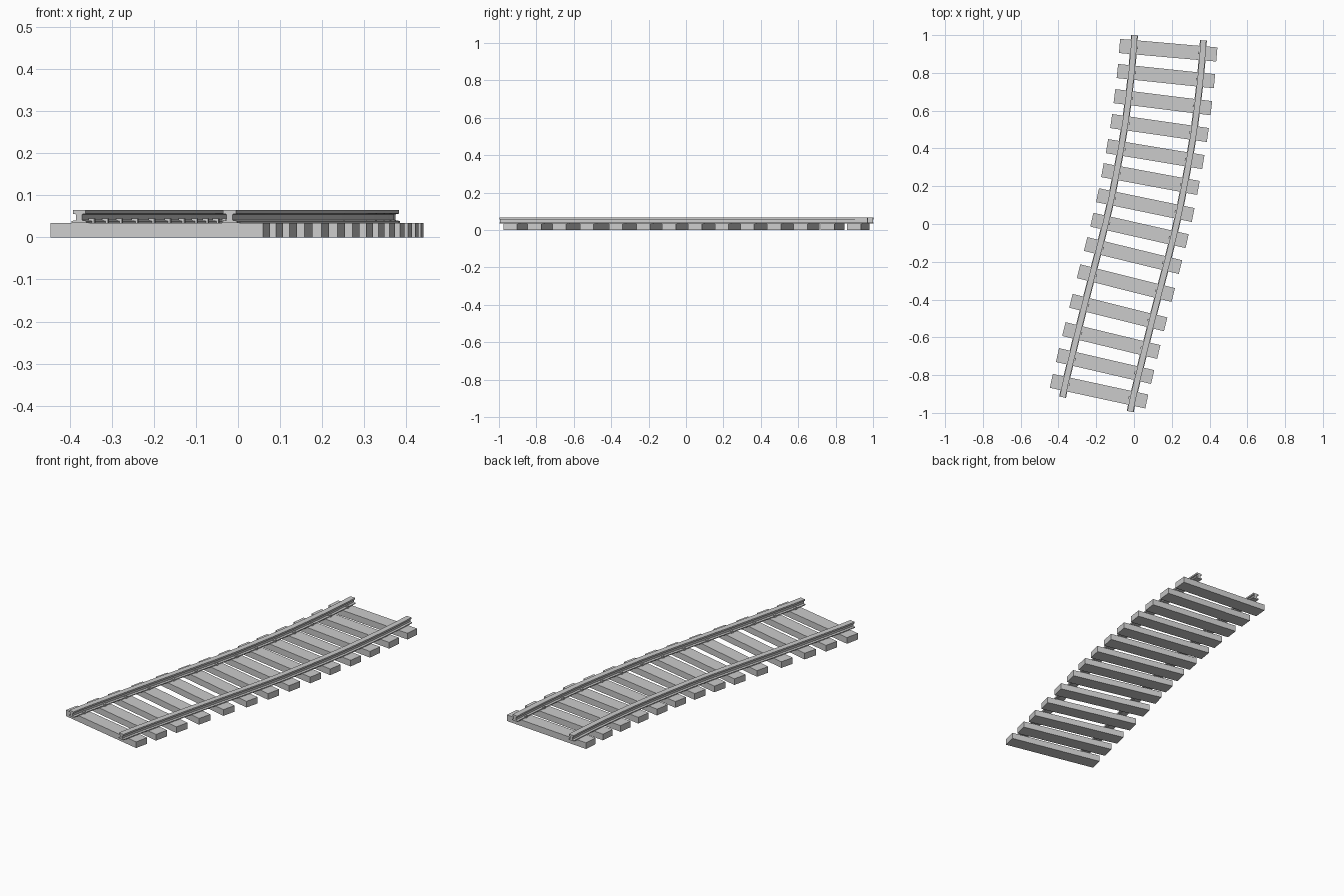
import bpy, bmesh
from math import radians, cos, sin
from mathutils import Matrix, Vector

if "Cube" in bpy.data.objects:
    bpy.data.objects.remove(bpy.data.objects["Cube"])

# Track centre line: x, y, heading in degrees from +y (first and last are the rail ends)
PATH = [(-.199, -.955, 12), (-.185, -.885, 12.2), (-.153, -.752, 13), (-.120, -.617, 13.6),
        (-.083, -.469, 14), (-.043, -.313, 14.1), (-.005, -.167, 13.7), (.029, -.034, 12.7),
        (.060, .100, 11.7), (.087, .238, 10.5), (.112, .370, 9.4), (.135, .508, 8.2),
        (.153, .645, 7.1), (.169, .783, 6), (.181, .920, 5), (.185, .986, 4.4)]
HALF_GAUGE = .183
TIE = (.517, .075, .034)

# Half of the I-shaped rail section, bottom to top (offset, z)
HALF = [(.0185, .034), (.0185, .039), (.0075, .041), (.0075, .055), (.0155, .0565), (.0155, .0655)]
SECTION = HALF + [(-u, z) for u, z in reversed(HALF)]


def finish(name, bm):
    bmesh.ops.recalc_face_normals(bm, faces=bm.faces)
    me = bpy.data.meshes.new(name)
    bm.to_mesh(me)
    bm.free()
    ob = bpy.data.objects.new(name, me)
    bpy.context.collection.objects.link(ob)
    return ob


def box(name, size, x, y, z, heading):
    bm = bmesh.new()
    m = Matrix.Translation((x, y, z + size[2] / 2)) @ Matrix.Rotation(-radians(heading), 4, 'Z')
    bmesh.ops.create_cube(bm, size=1, matrix=m @ Matrix.Diagonal((*size, 1)))
    return finish(name, bm)


def offset(x, y, heading, u):
    a = radians(heading)
    return x + u * cos(a), y - u * sin(a)


# Rails: section swept along the offset path
for side, label in ((-1, "left"), (1, "right")):
    bm = bmesh.new()
    rings = []
    for x, y, h in PATH:
        rings.append([bm.verts.new((*offset(x, y, h, side * HALF_GAUGE + u), z)) for u, z in SECTION])
    n = len(SECTION)
    for a, b in zip(rings, rings[1:]):
        for i in range(n):
            j = (i + 1) % n
            bm.faces.new((a[i], a[j], b[j], b[i]))
    bm.faces.new(rings[0])
    bm.faces.new(rings[-1])
    finish(label + "_rail", bm)

# Ties with a spike clamping the inner flange of each rail
for k, (x, y, h) in enumerate(PATH[1:-1], 1):
    box(f"tie_{k:02d}", TIE, x, y, 0, h)
    for side, label in ((-1, "left"), (1, "right")):
        sx, sy = offset(x, y, h, side * (HALF_GAUGE - .0165))
        box(f"{label}_spike_{k:02d}", (.014, .013, .011), sx, sy, .0335, h)
